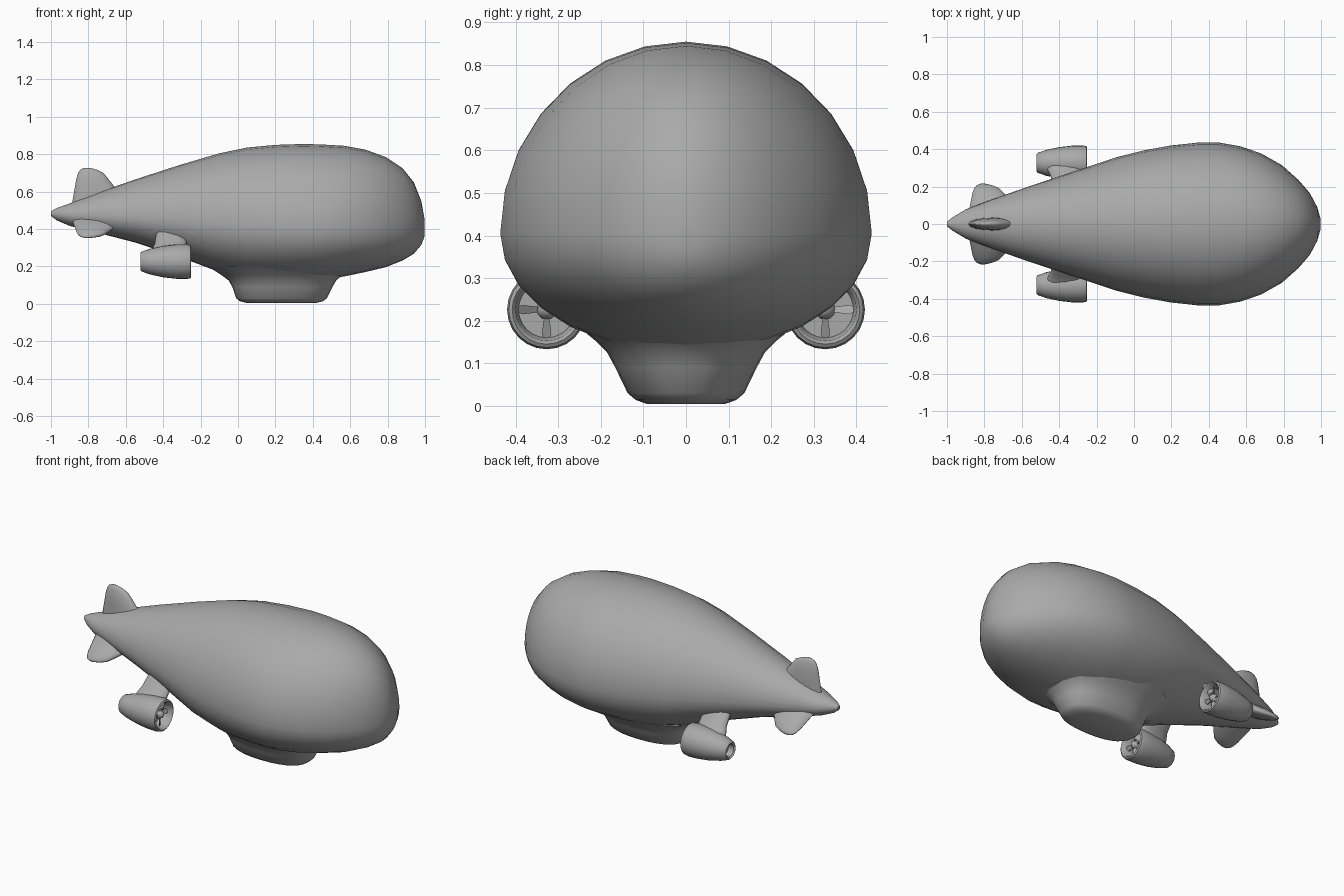
import bpy, bmesh, math
from mathutils import Vector, Matrix

if "Cube" in bpy.data.objects:
    bpy.data.objects.remove(bpy.data.objects["Cube"])

grey = bpy.data.materials.new("hull grey")
grey.diffuse_color = (0.4, 0.4, 0.4, 1)
grey.use_nodes = True
grey.node_tree.nodes["Principled BSDF"].inputs["Base Color"].default_value = grey.diffuse_color


def loft(name, rings, angle=40):
    """Skin a list of equal-length point rings and cap both ends."""
    bm = bmesh.new()
    loops = [[bm.verts.new(p) for p in ring] for ring in rings]
    n = len(loops[0])
    for a, b in zip(loops, loops[1:]):
        for i in range(n):
            j = (i + 1) % n
            bm.faces.new((a[i], a[j], b[j], b[i]))
    bm.faces.new(loops[0])
    bm.faces.new(loops[-1])
    bmesh.ops.recalc_face_normals(bm, faces=bm.faces)
    mesh = bpy.data.meshes.new(name)
    bm.to_mesh(mesh)
    bm.free()
    mesh.materials.append(grey)
    obj = bpy.data.objects.new(name, mesh)
    bpy.context.collection.objects.link(obj)
    bpy.ops.object.select_all(action='DESELECT')
    obj.select_set(True)
    bpy.context.view_layer.objects.active = obj
    bpy.ops.object.shade_smooth_by_angle(angle=math.radians(angle))
    return obj


def circle(n):
    return [(math.cos(2 * math.pi * i / n), math.sin(2 * math.pi * i / n)) for i in range(n)]


def power(v, e):
    return math.copysign(abs(v) ** e, v)


def revolve_x(name, profile, y, z, n=24):
    """Turn an (x, radius) profile around a lengthwise axis."""
    return loft(name, [[(x, y + r * c, z + r * s) for c, s in circle(n)] for x, r in profile])


# Hull: x, height of widest line, top, bottom, half width
stations = [
    (-1.0, .482, .495, .470, .012), (-.97, .480, .512, .447, .036),
    (-.90, .475, .537, .417, .078), (-.75, .470, .595, .380, .135),
    (-.55, .462, .665, .328, .205), (-.31, .448, .743, .250, .285),
    (-.10, .430, .805, .170, .355), (.05, .420, .836, .137, .393),
    (.20, .410, .850, .125, .420), (.35, .405, .855, .125, .436),
    (.45, .405, .852, .130, .436), (.57, .405, .845, .147, .415),
    (.68, .405, .825, .170, .377), (.79, .405, .785, .196, .315),
    (.88, .405, .725, .232, .235), (.94, .405, .650, .268, .165),
    (.98, .405, .550, .315, .090), (.997, .405, .455, .360, .030)]
loft("hull", [[(x, w * c, zc + s * ((top - zc) if s > 0 else (zc - bot)))
               for c, s in circle(28)] for x, zc, top, bot, w in stations])

# Gondola under the hull: z, x start, x end, half width
levels = [(.20, -.16, .63, .27), (.155, -.09, .56, .215), (.125, -.05, .525, .185),
          (.09, -.03, .505, .166), (.03, -.01, .475, .137), (.014, .01, .455, .118),
          (.004, .05, .415, .09)]
loft("gondola", [[((a + b) / 2 + (b - a) / 2 * power(c, .85), w * power(s, .85), z)
                  for c, s in circle(28)] for z, a, b, w in levels])

# Tail fins: distance from axis, trailing x, leading x, half thickness
fin = [(.0, -.895, -.58, .036), (.07, -.885, -.60, .036), (.145, -.872, -.66, .032),
       (.19, -.864, -.695, .026), (.22, -.855, -.72, .018), (.237, -.843, -.755, .011),
       (.247, -.825, -.79, .004)]
for name, deg in (("top_fin", 0), ("left_fin", 120), ("right_fin", -120)):
    turn = Matrix.Rotation(math.radians(deg), 3, 'X')
    loft(name, [[turn @ Vector(((a + b) / 2 + (b - a) / 2 * c, t * s, r)) + Vector((0, 0, .48))
                 for c, s in circle(16)] for r, a, b, t in fin], 60)

# Engines, hollow at both ends, on slanted struts
pod = [(-.485, .004), (-.485, .030), (-.515, .036), (-.522, .045), (-.515, .053),
       (-.47, .069), (-.40, .084), (-.33, .092), (-.275, .093), (-.255, .089),
       (-.25, .081), (-.258, .073), (-.32, .066), (-.32, .004)]
hub = [(-.325, .024), (-.285, .024), (-.268, .018), (-.258, .005)]
EZ = .226
for side, sgn in (("right", -1), ("left", 1)):
    ey = sgn * .327
    revolve_x(side + "_engine_pod", pod, ey, EZ)
    revolve_x(side + "_propeller_hub", hub, ey, EZ, 12)
    for k in range(4):
        turn = Matrix.Rotation(k * math.pi / 2, 3, 'X')
        rings = []
        for r, w in ((.012, .005), (.04, .009), (.058, .011), (.066, .006)):
            # Twisted blade section
            rings.append([turn @ Vector((-.283 + .6 * w * u + .003 * v, w * u, r))
                          + Vector((0, ey, EZ))
                          for u, v in ((-1, -1), (1, -1), (1, 1), (-1, 1))])
        loft(side + "_propeller_blade", rings)
    # Strut: y, z, trailing x, leading x, half thickness
    strut = [(.317, .255, -.48, -.27, .045), (.283, .292, -.46, -.275, .032),
             (.255, .325, -.445, -.275, .028), (.16, .43, -.43, -.275, .028)]
    loft(side + "_strut", [[((a + b) / 2 + (b - a) / 2 * power(c, .8),
                             sgn * (y + t * s * .75), z + t * s * .66)
                            for c, s in circle(16)] for y, z, a, b, t in strut], 60)
